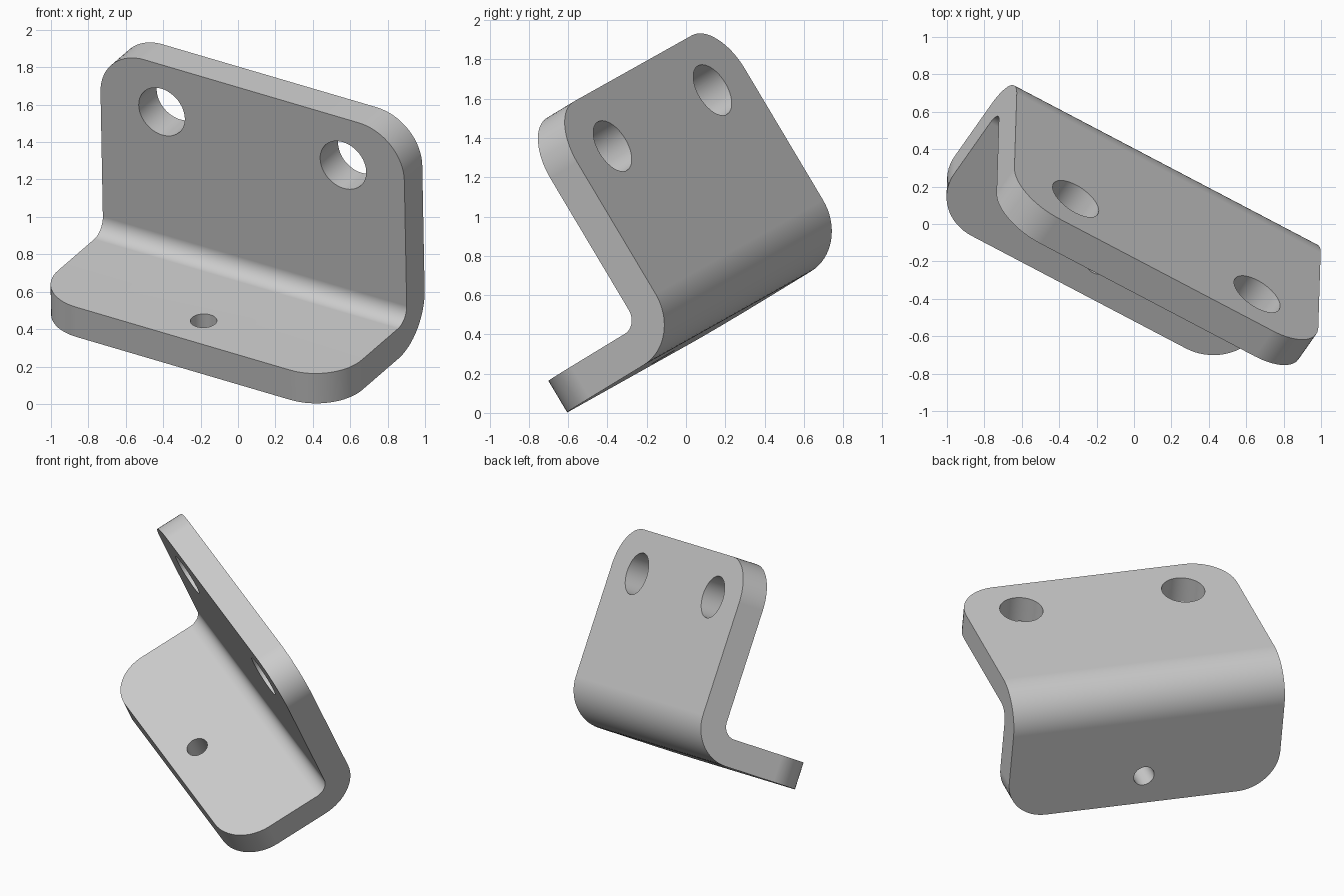
import bpy
import bmesh
from math import pi
from mathutils import Matrix, Vector

cube = bpy.data.objects.get("Cube")
if cube:
    bpy.data.objects.remove(cube, do_unlink=True)

HALF, DEPTH, HEIGHT, THICK = 0.948, 0.934, 1.337, 0.186
CORNER, BEND = 0.28, 0.093

# Plain grey metal
metal = bpy.data.materials.new("grey_metal")
metal.use_nodes = True
grey = (0.6, 0.6, 0.6, 1)
metal.diffuse_color = grey
metal.node_tree.nodes["Principled BSDF"].inputs["Base Color"].default_value = grey


def add_object(name, bm):
    mesh = bpy.data.meshes.new(name)
    bm.to_mesh(mesh)
    bm.free()
    mesh.materials.append(metal)
    obj = bpy.data.objects.new(name, mesh)
    bpy.context.collection.objects.link(obj)
    return obj


def round_edges(bm, test, radius):
    edges = [e for e in bm.edges if test(*(v.co for v in e.verts))]
    bmesh.ops.bevel(bm, geom=edges, offset=radius, segments=16, profile=0.5,
                    affect='EDGES', clamp_overlap=False)


def near(a, b):
    return abs(a - b) < 0.001


def along_x_at(y, z):
    return lambda a, b: all(near(p.y, y) and near(p.z, z) for p in (a, b))


# L-shaped section extruded across the width
bm = bmesh.new()
section = [(0, 0), (-DEPTH, 0), (-DEPTH, THICK), (-THICK, THICK), (-THICK, HEIGHT), (0, HEIGHT)]
face = bm.faces.new([bm.verts.new((-HALF, y, z)) for y, z in section])
side = bmesh.ops.extrude_face_region(bm, geom=[face])["geom"]
bmesh.ops.translate(bm, vec=(2 * HALF, 0, 0),
                    verts=[v for v in side if isinstance(v, bmesh.types.BMVert)])
bmesh.ops.recalc_face_normals(bm, faces=bm.faces)

# Rounded free corners of both plates, then the inner and outer bend
round_edges(bm, lambda a, b: near(a.x, b.x) and (
    (near(a.z, HEIGHT) and near(b.z, HEIGHT)) or
    (near(a.y, -DEPTH) and near(b.y, -DEPTH))), CORNER)
round_edges(bm, along_x_at(-THICK, THICK), BEND)
round_edges(bm, along_x_at(0, 0), BEND + THICK)
bracket = add_object("angle_bracket", bm)


# Two large holes in the upright plate, one small hole in the foot plate
def drill(center, radius, rotation):
    bm = bmesh.new()
    bmesh.ops.create_cone(bm, cap_ends=True, segments=48, radius1=radius, radius2=radius,
                          depth=3 * THICK, matrix=Matrix.Translation(center) @ rotation)
    cutter = add_object("hole_cutter", bm)
    cutter.hide_render = True
    cut = bracket.modifiers.new("hole", 'BOOLEAN')
    cut.operation = 'DIFFERENCE'
    cut.solver = 'EXACT'
    cut.object = cutter
    bpy.ops.object.modifier_apply(modifier=cut.name)
    bpy.data.objects.remove(cutter, do_unlink=True)


bpy.context.view_layer.objects.active = bracket
bracket.select_set(True)
for x in (-0.566, 0.566):
    drill((x, -THICK / 2, 1.043), 0.144, Matrix.Rotation(pi / 2, 4, 'X'))
drill((0, -0.72, THICK / 2), 0.071, Matrix.Identity(4))

# Smooth curves with flat plate faces
bpy.ops.object.shade_smooth_by_angle(angle=0.6)
weighted = bracket.modifiers.new("flat_faces", 'WEIGHTED_NORMAL')
weighted.keep_sharp = True

# Tilted resting pose
across = Vector((0.857, -0.450, -0.252)).normalized()
up = Vector((-0.017, -0.511, 0.859))
up = (up - across * up.dot(across)).normalized()
back = up.cross(across)
pose = Matrix((across, back, up)).transposed().to_4x4()
pose.translation = (0.19, 0.414, 0.606)
bracket.matrix_world = pose
